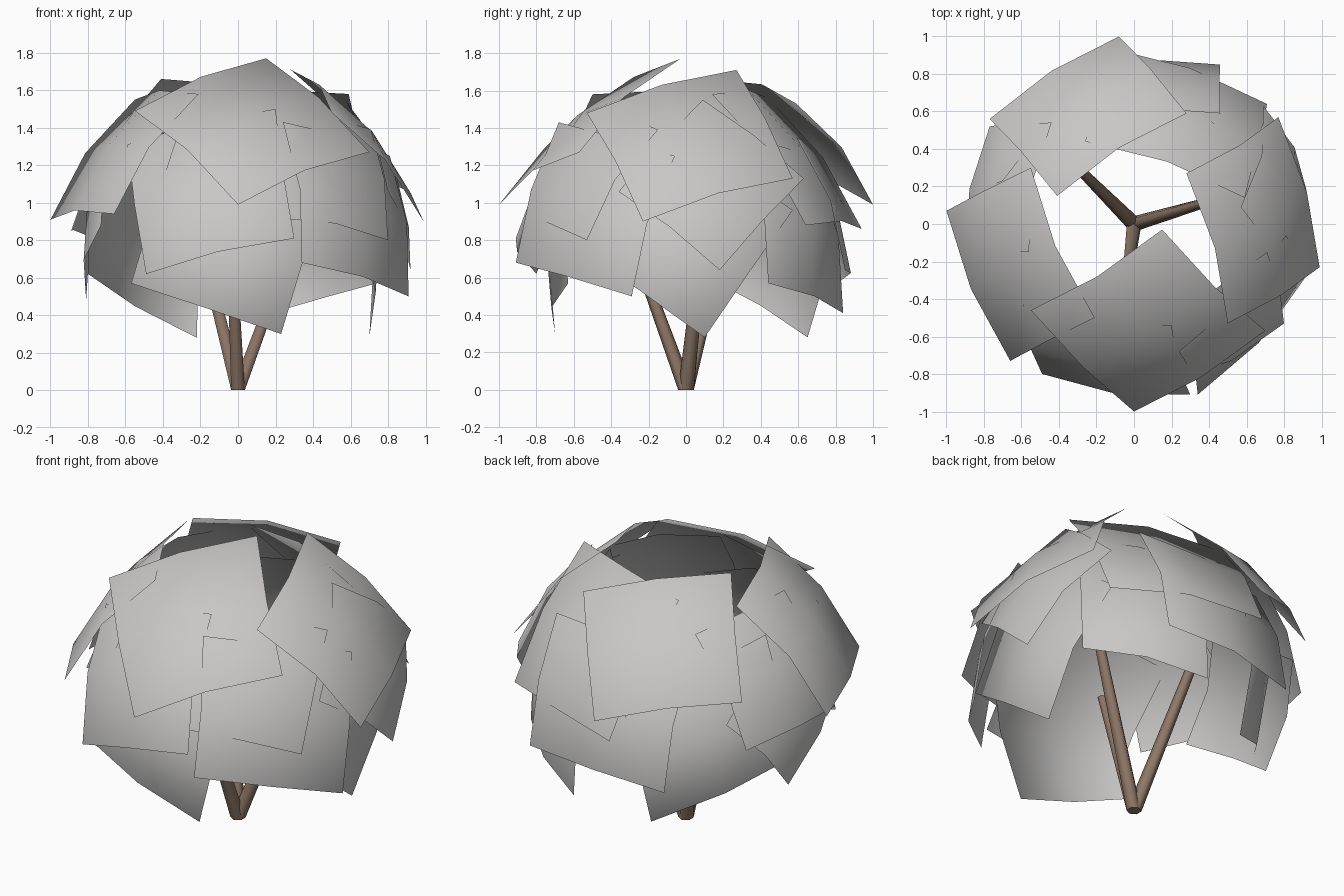
import bpy
import bmesh
from mathutils import Vector

default_cube = bpy.data.objects.get("Cube")
if default_cube:
    bpy.data.objects.remove(default_cube, do_unlink=True)

DOME_CENTRE = Vector((0, 0, 0.6))
BULGE = 0.055


def make_material(name, colour):
    material = bpy.data.materials.new(name)
    material.use_nodes = True
    material.diffuse_color = colour
    material.node_tree.nodes["Principled BSDF"].inputs["Base Color"].default_value = colour
    return material


leaf_grey = make_material("leaf_grey", (0.58, 0.57, 0.565, 1))
bark_brown = make_material("bark_brown", (0.27, 0.185, 0.135, 1))


def add_object(name, bm, material):
    mesh = bpy.data.meshes.new(name)
    bm.to_mesh(mesh)
    bm.free()
    mesh.materials.append(material)
    obj = bpy.data.objects.new(name, mesh)
    bpy.context.collection.objects.link(obj)
    return obj


def leaf_card(name, side_a, low, side_b):
    """Bowed square sheet given by its lowest corner and that corner's two neighbours."""
    side_a, low, side_b = Vector(side_a), Vector(low), Vector(side_b)
    along, up = side_a - low, side_b - low
    middle = (side_a + side_b) / 2
    outward = along.cross(up).normalized()
    if outward.dot(middle - DOME_CENTRE) < 0:
        outward.negate()
    bm = bmesh.new()
    bmesh.ops.create_grid(bm, x_segments=2, y_segments=2, size=1)
    for vert in bm.verts:
        u, v = vert.co.x, vert.co.y
        bow = BULGE * (2 - u * u - v * v)
        vert.co = middle + along * u / 2 + up * v / 2 + outward * bow
    bm.normal_update()
    for face in bm.faces:
        face.smooth = True
        if face.normal.dot(outward) < 0:
            face.normal_flip()
    card = add_object(name, bm, leaf_grey)
    # Rounded shading shared by the whole crown
    normals = [(v.co - DOME_CENTRE).normalized() for v in card.data.vertices]
    card.data.normals_split_custom_set_from_vertices(normals)


def branch(name, tip, base_radius=0.042, tip_radius=0.027, sides=6):
    """Tapered stem from the ground to its tip, cut level at both ends."""
    tip = Vector(tip)
    bm = bmesh.new()
    bmesh.ops.create_cone(bm, cap_ends=True, segments=sides, radius1=base_radius,
                          radius2=tip_radius, depth=tip.z)
    for vert in bm.verts:
        vert.co.z += tip.z / 2
        height = vert.co.z / tip.z
        vert.co.x += tip.x * height
        vert.co.y += tip.y * height
    obj = add_object(name, bm, bark_brown)
    bpy.ops.object.select_all(action="DESELECT")
    bpy.context.view_layer.objects.active = obj
    obj.select_set(True)
    bpy.ops.object.shade_smooth_by_angle(angle=1.15)


# Outer ring of sheets around the open top
upper_cards = {
    "front": ((-0.55, -0.46, 1.49), (0, -1, 0.99), (0.7, -0.57, 1.27)),
    "left": ((0.5, -0.53, 1.48), (0.99, -0.23, 0.9), (0.77, 0.57, 1.13)),
    "back": ((-0.77, 0.56, 1.12), (-0.08, 1, 0.99), (0.28, 0.59, 1.53)),
    "right": ((-0.55, 0.3, 1.55), (-1, 0.07, 0.91), (-0.66, -0.73, 0.94)),
}

# Middle sheets tucked under the ring
middle_cards = {
    "front": ((-0.49, -0.8, 0.62), (0.3, -0.91, 0.81), (0.2, -0.54, 1.5)),
    "front_left": ((0.19, -0.85, 0.92), (0.8, -0.53, 0.8), (0.71, -0.15, 1.39)),
    "left": ((0.8, -0.36, 1.06), (0.92, 0.18, 0.64), (0.69, 0.63, 1.13)),
    "back_left": ((0.71, 0.64, 0.88), (-0.14, 0.94, 0.86), (-0.26, 0.44, 1.56)),
    "right": ((-0.77, 0.52, 0.81), (-0.89, -0.17, 0.85), (-0.56, -0.15, 1.48)),
}

# Lowest sheets forming the ragged hem
lower_cards = {
    "front": ((-0.57, -0.63, 0.57), (0.23, -0.7, 0.3), (0.48, -0.66, 1.1)),
    "front_left": ((0.34, -0.91, 0.68), (0.91, -0.29, 0.5), (0.81, -0.06, 1.25)),
    "left": ((0.66, -0.58, 0.76), (0.7, 0.1, 0.28), (0.63, 0.57, 0.96)),
    "back_left": ((0.74, 0.44, 0.57), (0.17, 0.84, 0.41), (0.1, 0.7, 1.2)),
    "back": ((0.46, 0.85, 0.64), (-0.42, 0.81, 0.57), (-0.42, 0.55, 1.28)),
    "back_right": ((-0.8, 0.08, 0.62), (-0.22, 0.65, 0.28), (-0.12, 0.8, 1.05)),
    "right": ((-0.67, 0.57, 0.96), (-0.81, 0.17, 0.48), (-0.73, -0.42, 0.88)),
}

for tier, cards in (("upper", upper_cards), ("middle", middle_cards), ("lower", lower_cards)):
    for side, corners in cards.items():
        leaf_card(f"{tier}_leaf_sheet_{side}", *corners)

# Three stems spreading from one foot
branch("branch_back_right", (-0.28, 0.28, 1.12))
branch("branch_left", (0.37, 0.11, 1))
branch("branch_front", (-0.04, -0.32, 0.88))
